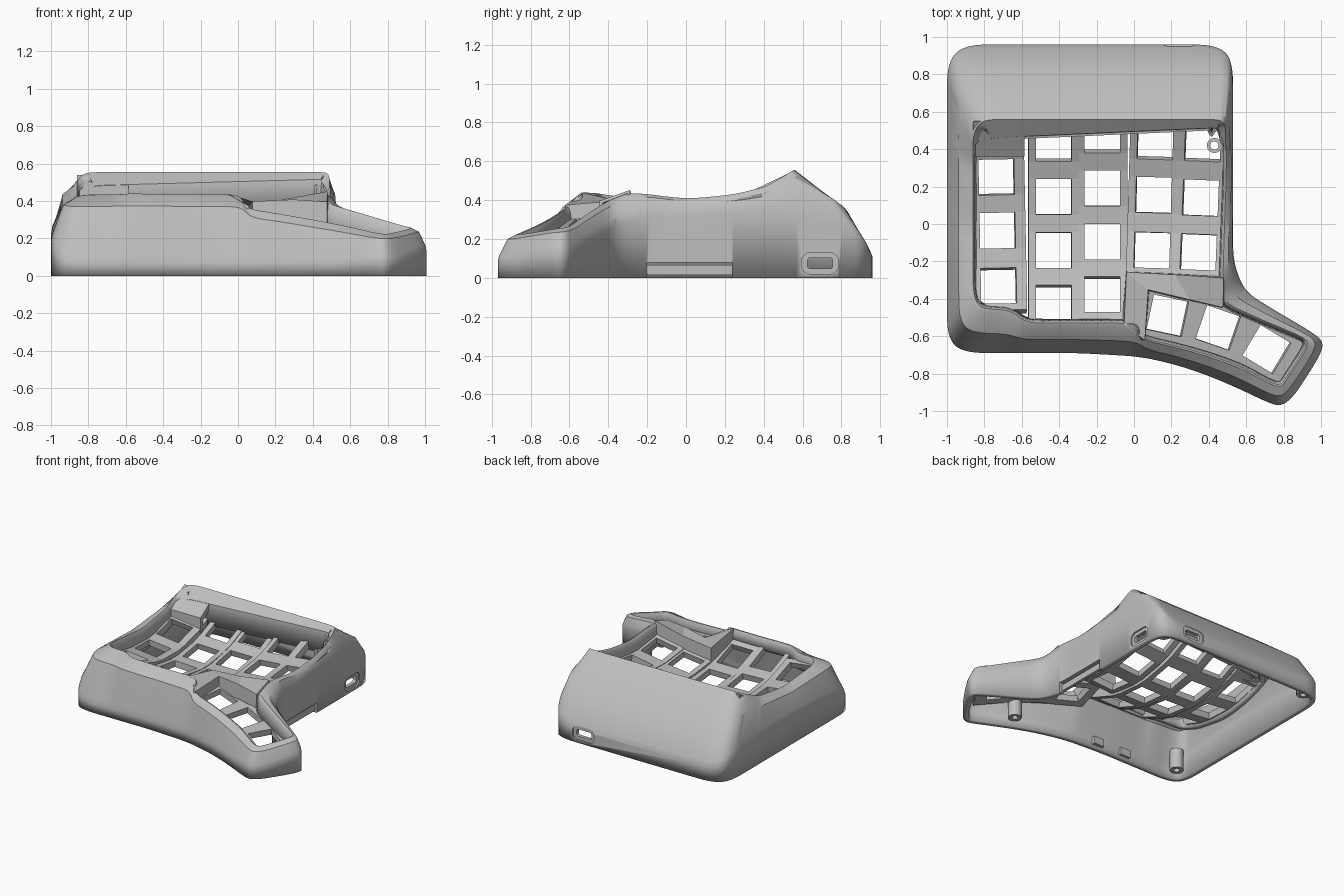
import bpy, bmesh
from math import radians, cos, sin, pi
from mathutils import Vector

if "Cube" in bpy.data.objects:
    bpy.data.objects.remove(bpy.data.objects["Cube"])

grey = bpy.data.materials.new("plain grey")
grey.use_nodes = True
grey.diffuse_color = (0.52, 0.52, 0.52, 1)
grey.node_tree.nodes["Principled BSDF"].inputs["Base Color"].default_value = grey.diffuse_color


def make(name, verts, faces, thick=0.0, smooth=None):
    mesh = bpy.data.meshes.new(name)
    mesh.from_pydata([tuple(v) for v in verts], [], faces)
    mesh.update()
    obj = bpy.data.objects.new(name, mesh)
    bpy.context.collection.objects.link(obj)
    mesh.materials.append(grey)
    bpy.ops.object.select_all(action="DESELECT")
    obj.select_set(True)
    bpy.context.view_layer.objects.active = obj
    if smooth:
        bpy.ops.object.shade_smooth_by_angle(angle=radians(smooth))
    if thick:
        mod = obj.modifiers.new("thickness", "SOLIDIFY")
        mod.thickness, mod.offset = thick, -1
        bpy.ops.object.modifier_apply(modifier=mod.name)
    return obj


def sheet(name, rows, thick, skip=(), closed=False, smooth=None):
    """Surface through equally long rows of points, leaving out skipped cells."""
    n = len(rows[0])
    faces = [(j * n + i, j * n + (i + 1) % n, (j + 1) * n + (i + 1) % n, (j + 1) * n + i)
             for j in range(len(rows) - 1) for i in range(n if closed else n - 1)
             if (i, j) not in skip]
    return make(name, [p for r in rows for p in r], faces, thick, smooth)


def prism(name, outline, to_point, a, b, smooth=None):
    """Closed solid between two copies of an outline."""
    n = len(outline)
    verts = [to_point(u, v, w) for w in (a, b) for u, v in outline]
    faces = [tuple(range(n)), tuple(range(n, 2 * n))]
    faces += [(i, (i + 1) % n, n + (i + 1) % n, n + i) for i in range(n)]
    obj = make(name, verts, faces)
    bm = bmesh.new()
    bm.from_mesh(obj.data)
    bmesh.ops.recalc_face_normals(bm, faces=bm.faces)
    bm.to_mesh(obj.data)
    bm.free()
    if smooth:
        bpy.ops.object.shade_smooth_by_angle(angle=radians(smooth))
    return obj


def pill(u, v, w, h, r):
    return [(u + sx * (w / 2 - r) + r * cos(a), v + sy * (h / 2 - r) + r * sin(a))
            for k, (sx, sy) in enumerate(((1, 1), (-1, 1), (-1, -1), (1, -1)))
            for a in [(k + q / 4) * pi / 2 for q in range(5)]]


def cut(target, cutter):
    bpy.context.view_layer.objects.active = target
    mod = target.modifiers.new("cut", "BOOLEAN")
    mod.operation, mod.solver, mod.object = "DIFFERENCE", "EXACT", cutter
    bpy.ops.object.modifier_apply(modifier=mod.name)
    bpy.data.objects.remove(cutter)


# Case stations: footprint x, y and shoulder height, then rim x, y, z
foot = [(.53, .82, .3), (.5, .92, .2), (.4, .96, .12), (-.86, .96, .12), (-.96, .92, .15),
        (-1, .82, .2), (-1, .4, .25), (-1, 0, .25), (-1, -.57, .2), (-.96, -.66, .1),
        (-.86, -.69, .08), (-.7, -.69, .08), (-.6, -.69, .08), (-.3, -.69, .08), (-.03, -.705, .08),
        (.03, -.712, .08), (.1, -.723, .08), (.25, -.76, .08), (.4, -.812, .08), (.56, -.88, .08),
        (.72, -.957, .1), (.79, -.975, .1), (.86, -.915, .1), (.985, -.72, .15), (1.02, -.63, .15),
        (.93, -.565, .18), (.75, -.46, .25), (.59, -.36, .3), (.53, -.2, .35), (.53, 0, .35),
        (.53, .25, .36), (.53, .45, .36)]
rim = [(.49, .5, .52), (.48, .545, .55), (.44, .56, .555), (-.77, .56, .555), (-.83, .54, .545),
       (-.86, .47, .51), (-.86, .3, .43), (-.86, 0, .39), (-.86, -.36, .42), (-.84, -.43, .43),
       (-.79, -.455, .435), (-.66, -.46, .435), (-.58, -.53, .44), (-.3, -.53, .435), (-.03, -.53, .435),
       (.02, -.55, .42), (.04, -.61, .36), (.2, -.645, .335), (.4, -.7, .3), (.58, -.765, .265),
       (.74, -.855, .225), (.79, -.86, .22), (.82, -.81, .225), (.92, -.66, .25), (.92, -.62, .255),
       (.87, -.595, .265), (.65, -.505, .33), (.46, -.42, .385), (.47, -.3, .44), (.48, 0, .4),
       (.49, .25, .425), (.49, .4, .465)]
stations = [(Vector(f), Vector(r)) for f, r in zip(foot, rim)]
for step in range(3):  # round the corners without shrinking the long edges
    new = []
    for i, (f, r) in enumerate(stations):
        f2, r2 = stations[(i + 1) % len(stations)]
        t = min(0.25, 0.04 / max((f2 - f).length, 0.001))
        new += [(f.lerp(f2, t), r.lerp(r2, t)), (f.lerp(f2, 1 - t), r.lerp(r2, 1 - t))]
    stations = new


def thumb_z(x, y):
    return 0.31 - 0.16 * x + 0.1 * (y + 0.6)


rings = [[] for k in range(8)]
for i, (f, r) in enumerate(stations):
    back = min(1, max(0, (r.y - 0.42) / 0.12))
    h, v = 0.45 - 0.12 * back, 0.82 - 0.3 * back
    s = f.lerp(r, h)
    s.z = f.z + (r.z - f.z) * v
    tangent = stations[(i + 1) % len(stations)][1] - stations[i - 1][1]
    inward = Vector((-tangent.y, tangent.x, 0)).normalized()
    # sloped ledge below the back rim, narrowing to the right, then a steep wall
    slope = 0.01 + back * (0.08 - 0.045 * (r.x + 0.55))
    ledge = r + inward * slope - Vector((0, 0, 0.012 + 0.6 * slope))
    low = ledge + inward * 0.013
    in_thumb = low.x > 0.03 and low.y < -0.32
    low.z = thumb_z(low.x, low.y) - 0.04 if in_thumb else 0.22 + 0.5 * low.y ** 2
    soft = f.lerp(s, 0.12)
    under = Vector((f.x, f.y, f.z * 0.9))
    crest = s.lerp(r, 0.85) + Vector((0, 0, 0.006 * (1 - back)))
    for ring, p in zip(rings, (Vector((f.x, f.y, 0)), under, soft, s, crest, r, ledge, low)):
        ring.append(p)
case = sheet("case_shell", rings, 0.04, closed=True, smooth=32)

# Port openings: shallow recess and through slot, plus the side notch
on_right = lambda u, v, w: (w, u, v)
on_back = lambda u, v, w: (u, w, v)
for place, u, face in ((on_right, 0.69, 0.53), (on_back, 0.24, 0.96)):
    cut(case, prism("recess_cutter", pill(u, .075, .19, .11, .045), place, face - .012, face + .1))
    cut(case, prism("slot_cutter", pill(u, .075, .13, .055, .015), place, face - .1, face + .1))
cut(case, prism("notch_cutter", [(-.2, -.1), (.24, -.1), (.24, .08), (-.2, .08)], on_right, .44, .6))
prism("notch_bar", [(-.2, .015), (.24, .015), (.24, .065), (-.2, .065)], on_right, .49, .515)

# Curved key columns: centre x, half width, height, twist, roll, front edge, key rows
HOLE = 0.095
columns = {
    "outer": (-.73, .15, .28, -.02, -.12, -.46, (-.33, -.035, .25)),
    "ring": (-.43, .135, .24, 0, -.04, -.53, (-.42, -.14, .145, .43)),
    "middle": (-.17, .135, .23, 0, 0, -.53, (-.375, -.095, .19, .475)),
    "index": (.1, .135, .26, .03, .1, -.29, (-.14, .155, .44)),
    "inner": (.35, .135, .295, .04, .14, -.29, (-.15, .14, .43))}
for name, (cx, half, base, twist, roll, front, keys) in columns.items():
    ys = [front]
    for k in keys:
        ys += [k - HOLE, min(k + HOLE, 0.52)]
    ys.append(0.54)
    rows = [[(cx + x + twist * y, y - twist * x, base + 0.5 * y * y + roll * x)
             for x in (-half, -HOLE, HOLE, half)] for y in ys]
    holes = [(1, 2 * k + 1) for k in range(len(keys))]
    sheet(name + "_key_column", rows, 0.05, holes)

# Sloped step behind the short outer column
prism("outer_column_back", [(.36, .3), (.36, .415), (.55, .54), (.55, .49), (.395, .385), (.395, .3)],
      on_right, -.86, -.585)

# Fanned thumb key plate
across = (-.16, -HOLE, HOLE, .16)
fan = []
for cx, cy, turn, edges in ((.18, -.49, -12, (-.16, -HOLE, HOLE)), (.45, -.555, -19, (-HOLE, HOLE)),
                            (.71, -.67, -31, (-HOLE, HOLE, .18))):
    c, s = cos(radians(turn)), sin(radians(turn))
    fan += [[(cx + u * c - v * s, cy + u * s + v * c) for v in across] for u in edges]
rows = [[(col[j][0], col[j][1], thumb_z(*col[j])) for col in fan] for j in range(4)]
sheet("thumb_key_plate", rows, 0.05, [(1, 1), (3, 1), (5, 1)])

# Saddle between the finger well and the thumb well
main_edge = [(.48, -.3, .435), (.22, -.285, .39), (-.03, -.27, .37), (-.045, -.54, .42)]
thumb_edge = [(.48, -.43, .385), (.3, -.39, .395), (.07, -.345, .38), (.04, -.62, .365)]
drop = lambda row: [(x, y, z - .1) for x, y, z in row]
sheet("thumb_saddle", [drop(thumb_edge), thumb_edge, main_edge, drop(main_edge)], 0.02)

# Screw posts and clips inside the case, and the small boss on the inner column
flat = lambda u, v, w: (u, v, w)
for i, (x, y, top) in enumerate(((-.89, .85, .2), (.43, .85, .2), (-.89, -.58, .2), (.5, -.75, .2))):
    post = prism("screw_post_%d" % (i + 1), pill(x, y, .1, .1, .049), flat, .04, top, 35)
    cut(post, prism("screw_cutter", pill(x, y, .045, .045, .022), flat, 0, .12))
for i, x in enumerate((-.45, -.2)):
    prism("front_clip_%d" % (i + 1), pill(x, -.645, .09, .03, .002), flat, .02, .08)
boss = prism("plate_boss", pill(.43, .42, .08, .08, .039), flat, .34, .4, 35)
cut(boss, prism("boss_cutter", pill(.43, .42, .045, .045, .022), flat, .3, .45))
